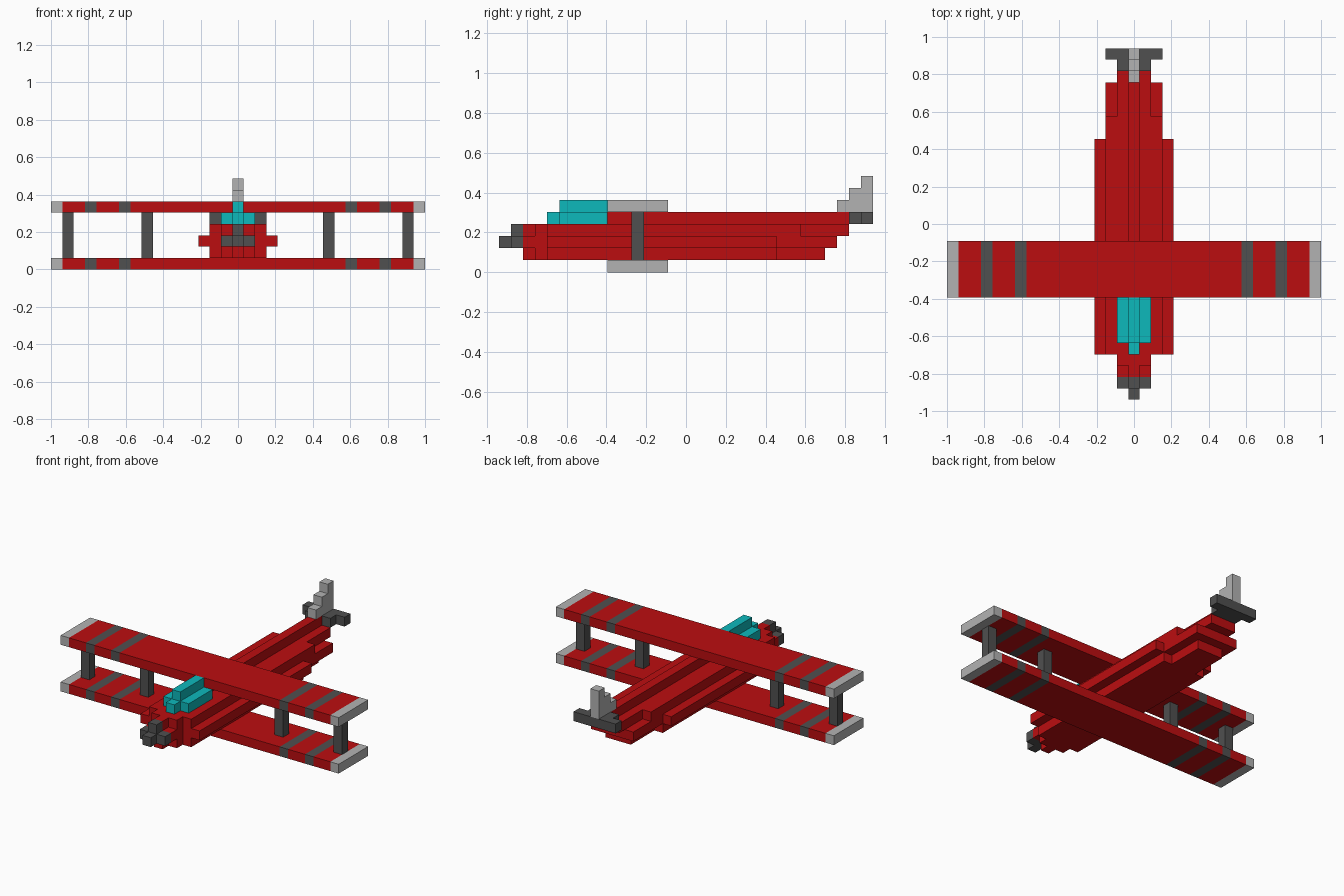
import bpy, bmesh

if "Cube" in bpy.data.objects:
    bpy.data.objects.remove(bpy.data.objects["Cube"])

U = 2 / 33  # block size


def make_mat(name, rgb):
    m = bpy.data.materials.new(name)
    m.diffuse_color = (*rgb, 1)
    m.use_nodes = True
    m.node_tree.nodes["Principled BSDF"].inputs["Base Color"].default_value = m.diffuse_color
    return m


RED = make_mat("red", (0.5, 0.004, 0.005))
DARK = make_mat("dark_grey", (0.08, 0.08, 0.08))
LIGHT = make_mat("light_grey", (0.45, 0.45, 0.45))
CYAN = make_mat("cyan", (0.004, 0.48, 0.5))


def prism(name, outline, z0, z1, mat):
    """Extrude a plan outline (block units) from z0 to z1."""
    bm = bmesh.new()
    face = bm.faces.new([bm.verts.new((x * U, y * U, z0 * U)) for x, y in outline])
    top = bmesh.ops.extrude_face_region(bm, geom=[face])["geom"]
    bmesh.ops.translate(bm, vec=(0, 0, (z1 - z0) * U),
                        verts=[g for g in top if isinstance(g, bmesh.types.BMVert)])
    bmesh.ops.recalc_face_normals(bm, faces=bm.faces)
    me = bpy.data.meshes.new(name)
    bm.to_mesh(me)
    bm.free()
    me.materials.append(mat)
    ob = bpy.data.objects.new(name, me)
    bpy.context.collection.objects.link(ob)
    return ob


def box(name, x0, x1, y0, y1, z0, z1, mat):
    return prism(name, [(x0, y0), (x1, y0), (x1, y1), (x0, y1)], z0, z1, mat)


def stepped(name, start, steps, z0, z1, mat):
    """Symmetric stepped layer: each step is (half_width, end_y)."""
    right, y = [], start
    for half, end in steps:
        right += [(half, y), (half, end)]
        y = end
    return prism(name, right + [(-x, y) for x, y in reversed(right)], z0, z1, mat)


# Fuselage layers, nose to tail
stepped("fuselage_belly", -13.5, [(.5, -12.5), (1.5, -11.5), (2.5, 7.5), (1.5, 11.5)], 1, 2, RED)
stepped("fuselage_middle", -13.5, [(1.5, -11.5), (3.5, 7.5), (2.5, 12.5)], 2, 3, RED)
stepped("fuselage_upper", -13.5, [(.5, -12.5), (1.5, -11.5), (2.5, 9.5), (1.5, 13.5)], 3, 4, RED)
stepped("fuselage_spine", -6.5, [(.5, 13.5)], 4, 5, RED)

# Nose and propeller hub
stepped("nose_hub", -15.5, [(.5, -14.5), (1.5, -13.5)], 2, 3, DARK)
stepped("nose_top", -14.5, [(.5, -13.5)], 3, 4, DARK)

# Canopy
stepped("canopy_base", -11.5, [(.5, -10.5), (1.5, -6.5)], 4, 5, CYAN)
stepped("canopy_top", -10.5, [(.5, -6.5)], 5, 6, CYAN)

# Tailplane and stepped fin
stepped("tailplane", 13.5, [(1.5, 14.5), (2.5, 15.5)], 4, 5, DARK)
for i in range(3):
    stepped(f"tail_fin_{i + 1}", 12.5 + i, [(.5, 15.5)], 5 + i, 6 + i, LIGHT)

# Wings: red panels, dark stripes and light tips
for label, z in (("lower", 0), ("upper", 5)):
    box(f"{label}_wing_centre", -9.5, 9.5, -6.5, -1.5, z, z + 1, RED)
    for side, s in (("left", -1), ("right", 1)):
        for part, a, b, mat in (("inner_stripe", 9.5, 10.5, DARK),
                                ("mid_panel", 10.5, 12.5, RED),
                                ("outer_stripe", 12.5, 13.5, DARK),
                                ("outer_panel", 13.5, 15.5, RED),
                                ("tip", 15.5, 16.5, LIGHT)):
            box(f"{label}_wing_{side}_{part}", s * a, s * b, -6.5, -1.5, z, z + 1, mat)

# Wing struts
for side, s in (("left", -1), ("right", 1)):
    for part, a in (("inner", 7.5), ("outer", 14.5)):
        box(f"{side}_{part}_strut", s * a, s * (a + 1), -4.5, -3.5, 1, 5, DARK)
